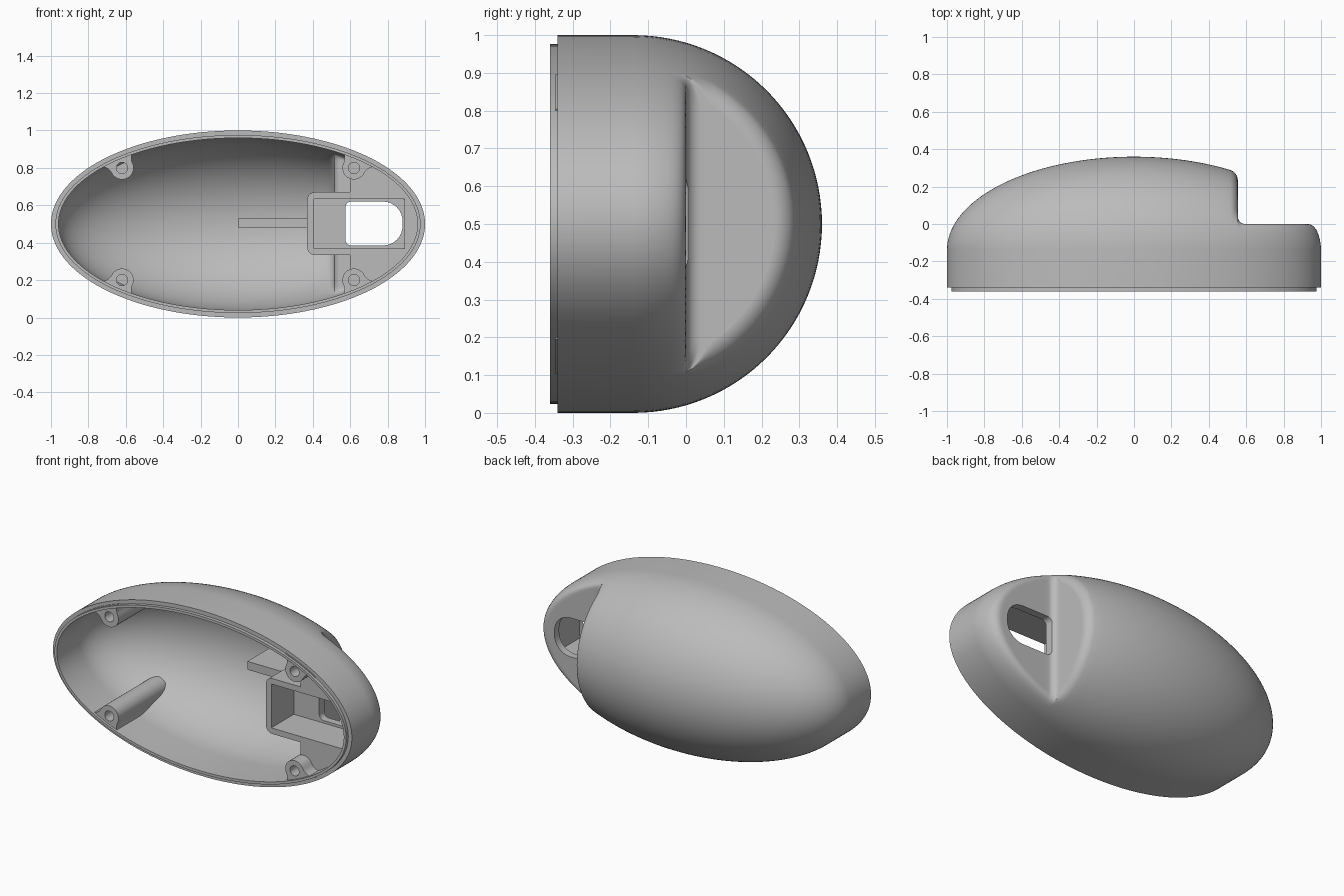
import bpy, bmesh
from math import sin, cos, pi, sqrt, acos, atan2

cube = bpy.data.objects.get("Cube")
if cube:
    bpy.data.objects.remove(cube, do_unlink=True)

grey = bpy.data.materials.new("plain grey")
grey.use_nodes = True
grey.diffuse_color = (0.5, 0.5, 0.5, 1)
grey.node_tree.nodes["Principled BSDF"].inputs["Base Color"].default_value = (0.5, 0.5, 0.5, 1)


def finish(bm, name):
    bmesh.ops.recalc_face_normals(bm, faces=bm.faces)
    mesh = bpy.data.meshes.new(name)
    bm.to_mesh(mesh)
    bm.free()
    mesh.materials.append(grey)
    obj = bpy.data.objects.new(name, mesh)
    bpy.context.collection.objects.link(obj)
    return obj


def soft_min(a, b, k=0.05):
    h = max(k - abs(a - b), 0) / k
    return min(a, b) - h * h * k / 4


def pod(name, inset, front):
    """Half ellipsoid on a straight skirt, with a filleted step; lofted along x."""
    a, b, mid, fil = 1 - inset, 0.5 - inset, -0.14, 0.04
    wall, floor = 0.555 - inset, -inset
    high = 9
    radius = lambda x: b * sqrt(max(0, 1 - (x / a) ** 2))
    stations = []                                    # (x, ceiling, edge rounding)
    end = acos(-(wall - fil) / a)
    for i in range(48):
        stations.append((-a * cos(end * i / 48), high, 0))
    for i in range(7):                               # rounded brow
        t = pi / 2 * i / 6
        stations.append((wall - fil + fil * sin(t), high, fil * (1 - cos(t))))
    top, low = radius(wall) + mid + 0.05, floor + fil
    for i in range(16):                              # step wall
        stations.append((wall, top + (low - top) * i / 16, fil))
    for i in range(7):                               # fillet into the ledge
        t = pi / 2 * i / 6
        stations.append((wall + fil * (1 - cos(t)), low - fil * sin(t), fil * (1 - i / 6)))
    start = acos((wall + fil) / a)
    for i in range(1, 25):                           # ledge
        stations.append((a * cos(start * (1 - i / 24)), floor, 0))

    bm = bmesh.new()
    rows = []
    for x, ceiling, rounding in stations:
        r = radius(x)
        row = [bm.verts.new((x, front, 0.5 + r))]
        for j in range(65):
            t = pi * j / 64
            s = min(max((mid + r * sin(t) - floor) / 0.1, 0), 1)
            q = r - rounding * s * s * (3 - 2 * s)
            y = soft_min(mid + q * sin(t), ceiling)
            row.append(bm.verts.new((x, y, 0.5 + q * cos(t))))
        row.append(bm.verts.new((x, front, 0.5 - r)))
        rows.append(row)
    for p, q in zip(rows, rows[1:]):
        for j in range(len(p) - 1):
            bm.faces.new((p[j], p[j + 1], q[j + 1], q[j]))
    bmesh.ops.remove_doubles(bm, verts=bm.verts, dist=1e-5)
    bmesh.ops.holes_fill(bm, edges=[e for e in bm.edges if e.is_boundary], sides=0)
    return finish(bm, name)


def prism(name, outline, y0, y1):
    bm = bmesh.new()
    rings = [[bm.verts.new((x, y, z)) for x, z in outline] for y in (y0, y1)]
    n = len(outline)
    for i in range(n):
        k = (i + 1) % n
        bm.faces.new((rings[0][i], rings[0][k], rings[1][k], rings[1][i]))
    for ring in rings:
        bm.faces.new(ring)
    return finish(bm, name)


def arc(x, z, r, t0, t1, n=8):
    return [(x + r * cos(t0 + (t1 - t0) * i / n), z + r * sin(t0 + (t1 - t0) * i / n))
            for i in range(n + 1)]


def circle(x, z, r):
    return arc(x, z, r, 0, 2 * pi, 24)[:-1]


def ellipse(inset, n=128):
    return [((1 - inset) * cos(2 * pi * i / n), 0.5 + (0.5 - inset) * sin(2 * pi * i / n))
            for i in range(n)]


def boolean(obj, cutter, operation="DIFFERENCE"):
    mod = obj.modifiers.new("cut", "BOOLEAN")
    mod.object, mod.operation, mod.solver = cutter, operation, "EXACT"
    bpy.context.view_layer.objects.active = obj
    bpy.ops.object.modifier_apply(modifier=mod.name)


# Helper solids
cavity = pod("cavity_cutter", 0.04, -0.5)
limit = pod("limit_helper", 0.02, -0.4)
window = prism("window_cutter",
               arc(0.605, 0.415, 0.03, 1.5 * pi, pi) + arc(0.605, 0.59, 0.03, pi, pi / 2)
               + arc(0.775, 0.515, 0.105, pi / 2, 0) + arc(0.775, 0.49, 0.105, 0, -pi / 2),
               -0.15, 0.035)
pocket = prism("pocket_cutter", [(0.405, 0.37), (0.89, 0.37), (0.89, 0.635), (0.405, 0.635)],
               -0.4, -0.045)
helpers = [cavity, limit, window, pocket]

# Outer shell and the stepped lip on its open front
shell = pod("shell", 0, -0.34)
boolean(shell, cavity)
boolean(shell, window)
lip = prism("front_lip", ellipse(0.024), -0.36, -0.33)
boolean(lip, cavity)
parts = [shell, lip]

# Socket with its mounting block
socket = prism("socket_block",
               [(0.6, 1), (0.6, 0.67)] + arc(0.41, 0.63, 0.04, pi / 2, pi)
               + arc(0.41, 0.375, 0.04, pi, 1.5 * pi)
               + [(0.6, 0.335), (0.6, 0), (1.05, 0), (1.05, 1)], -0.26, -0.01)
for cutter, operation in ((limit, "INTERSECT"), (pocket, "DIFFERENCE"), (window, "DIFFERENCE")):
    boolean(socket, cutter, operation)
parts.append(socket)

# Screw bosses flaring into the side wall
for sx, side in ((-1, "right"), (1, "left")):
    for sz, level in ((-1, "lower"), (1, "upper")):
        cx, cz = 0.62 * sx, 0.5 + 0.3 * sz
        out = atan2(2 * sz, sx)                      # direction towards the wall
        local = (arc(0, 0, 0.062, 0, pi, 16) + arc(-0.122, 0, 0.06, 0, -pi / 2)
                 + [(-0.122, -0.12), (0.122, -0.12)]
                 + arc(0.122, 0, 0.06, -pi / 2, -pi))[:-1]
        ux, uz = cos(out), sin(out)
        outline = [(cx - n * ux - t * uz, cz - n * uz + t * ux) for t, n in local]
        boss = prism(f"{level}_{side}_screw_boss", outline, -0.345, 0.12 if sx < 0 else -0.01)
        boolean(boss, limit, "INTERSECT")
        hole = prism("hole_cutter", circle(cx, cz, 0.03), -0.5, 0 if sx < 0 else -0.2)
        boolean(boss, hole)
        if sx > 0:
            boolean(socket, hole)
        helpers.append(hole)
        parts.append(boss)

# Stiffening fin behind the socket
fin = prism("inner_fin", [(0, 0.48), (0.53, 0.48), (0.53, 0.53), (0, 0.53)], 0.09, 0.4)
boolean(fin, limit, "INTERSECT")
parts.append(fin)

for helper in helpers:
    bpy.data.objects.remove(helper, do_unlink=True)
for part in parts:
    bpy.ops.object.select_all(action="DESELECT")
    part.select_set(True)
    bpy.context.view_layer.objects.active = part
    bpy.ops.object.shade_smooth_by_angle(angle=0.6)
